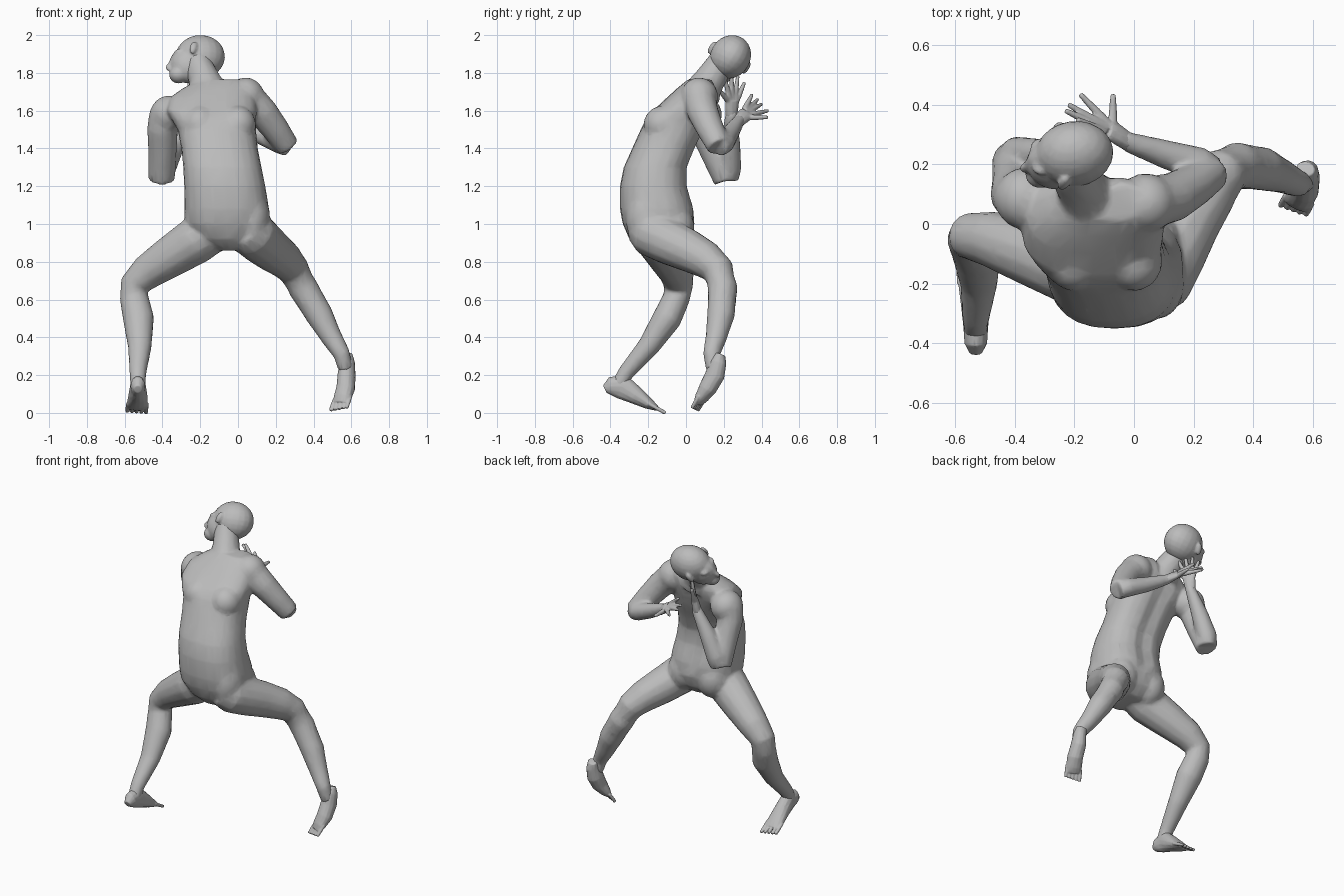
import bpy
import bmesh
import math
from mathutils import Matrix, Vector

cube = bpy.data.objects.get("Cube")
if cube:
    bpy.data.objects.remove(cube, do_unlink=True)

clay = bpy.data.materials.new("clay grey")
clay.use_nodes = True
clay.diffuse_color = (0.5, 0.5, 0.5, 1)
clay.node_tree.nodes["Principled BSDF"].inputs["Base Color"].default_value = (0.5, 0.5, 0.5, 1)


def skin_rings(bm, rings):
    """Join equal rings of points into a closed tube."""
    loops = [[bm.verts.new(p) for p in ring] for ring in rings]
    count = len(loops[0])
    for low, high in zip(loops, loops[1:]):
        for i in range(count):
            j = (i + 1) % count
            bm.faces.new((low[i], low[j], high[j], high[i]))
    bm.faces.new(list(reversed(loops[0])))
    bm.faces.new(loops[-1])


def tube(bm, points, side=(1, 0, 0), sides=14):
    """Limb along points (x, y, z, radius along side, other radius)."""
    rings = []
    centres = [Vector(p[:3]) for p in points]
    for i, p in enumerate(points):
        along = (centres[min(i + 1, len(points) - 1)] - centres[max(i - 1, 0)]).normalized()
        u = Vector(side)
        u = (u - along * u.dot(along)).normalized()
        v = along.cross(u)
        ru, rv = p[3], p[-1]
        angles = [math.tau * k / sides for k in range(sides)]
        rings.append([centres[i] + u * ru * math.cos(a) + v * rv * math.sin(a) for a in angles])
    skin_rings(bm, rings)


def ball(bm, centre, radii, frame=Matrix()):
    """Ellipsoid, optionally turned by a frame."""
    matrix = Matrix.Translation(centre) @ frame @ Matrix.Diagonal((*radii, 1))
    bmesh.ops.create_uvsphere(bm, u_segments=20, v_segments=12, radius=1, matrix=matrix)


def finish(name, bm, voxel, smooth, keep):
    """Fuse overlapping volumes into one softly faceted skin."""
    bmesh.ops.recalc_face_normals(bm, faces=bm.faces)
    mesh = bpy.data.meshes.new(name)
    bm.to_mesh(mesh)
    bm.free()
    mesh.materials.append(clay)
    obj = bpy.data.objects.new(name, mesh)
    bpy.context.collection.objects.link(obj)
    fuse = obj.modifiers.new("fuse", "REMESH")
    fuse.mode = "VOXEL"
    fuse.voxel_size = voxel
    fuse.use_smooth_shade = True
    relax = obj.modifiers.new("relax", "SMOOTH")
    relax.factor = 0.5
    relax.iterations = smooth
    facet = obj.modifiers.new("facet", "DECIMATE")
    facet.ratio = keep


# Torso: height, then left-right and front-back limits of each section
body = bmesh.new()
sections = [
    (.86, -.12, .03, -.24, -.04), (.92, -.22, .11, -.3, .02),
    (1.0, -.28, .165, -.335, .045), (1.08, -.285, .165, -.35, .045),
    (1.2, -.285, .145, -.35, .01), (1.3, -.29, .125, -.33, .01),
    (1.4, -.3, .105, -.285, .05), (1.5, -.32, .095, -.24, .1),
    (1.55, -.35, .095, -.215, .12), (1.6, -.38, .1, -.175, .14),
    (1.67, -.36, .09, -.1, .16), (1.72, -.29, .075, -.045, .16),
    (1.765, -.2, .04, .01, .14),
]
rings = []
for z, x0, x1, y0, y1 in sections:
    ring = []
    for k in range(24):
        c, s = math.cos(math.tau * k / 24), math.sin(math.tau * k / 24)
        px = math.copysign(abs(c) ** 0.85, c)
        py = math.copysign(abs(s) ** 0.85, s)
        # shallow groove down the spine
        groove = 0.02 if s > 0.99 and z > 1 else 0
        ring.append(((x0 + x1) / 2 + px * (x1 - x0) / 2, (y0 + y1) / 2 + py * (y1 - y0) / 2 - groove, z))
    rings.append(ring)
skin_rings(body, rings)
for x in (-.2, .0):
    ball(body, (x, -.125, 1.525), (.095, .1, .1))
for x in (-.16, .05):
    ball(body, (x, -.07, .98), (.11, .115, .13))
ball(body, (.07, -.2, 1.03), (.1, .12, .16))

# Neck and shoulders
tube(body, [(-.15, .08, 1.66, .1), (-.16, .095, 1.72, .094), (-.18, .13, 1.77, .083),
            (-.205, .17, 1.83, .076), (-.21, .2, 1.88, .07)])
ball(body, (.04, .07, 1.675), (.1, .1, .1))
ball(body, (-.365, .085, 1.58), (.1, .105, .1))

# Arms: upper arm, then forearm folded behind
tube(body, [(.05, .07, 1.67, .09), (.13, .09, 1.59, .083), (.2, .13, 1.5, .073), (.262, .175, 1.41, .064)])
tube(body, [(.265, .175, 1.405, .05), (.22, .2, 1.43, .058), (.1, .235, 1.48, .048), (-.02, .275, 1.54, .034),
            (-.05, .295, 1.555, .028)], side=(0, 0, 1))
tube(body, [(-.38, .085, 1.58, .09), (-.4, .1, 1.5, .082), (-.4, .15, 1.38, .075), (-.405, .215, 1.235, .071)])
tube(body, [(-.405, .225, 1.235, .055), (-.39, .23, 1.3, .064), (-.33, .235, 1.43, .052),
            (-.255, .24, 1.57, .034), (-.245, .24, 1.6, .028)])

# Legs: hip, thigh, knee, calf, ankle
tube(body, [(.03, -.22, .985, .11), (.075, -.18, .95, .127), (.125, -.09, .905, .122), (.18, .01, .86, .113),
            (.245, .105, .81, .1), (.295, .17, .755, .086), (.345, .195, .66, .08), (.43, .185, .52, .074),
            (.495, .16, .4, .057), (.55, .135, .31, .045), (.57, .145, .23, .04)], side=(0, 0, 1))
tube(body, [(-.1, -.16, .98, .11), (-.22, -.14, .915, .127), (-.36, -.09, .825, .111), (-.48, -.05, .745, .094),
            (-.55, -.04, .675, .078), (-.55, -.05, .61, .072, .077), (-.527, -.1, .5, .077, .083),
            (-.52, -.2, .35, .058, .063), (-.53, -.32, .21, .043, .045), (-.53, -.36, .14, .04)], side=(0, 1, 0))
finish("body", body, 0.011, 4, 0.16)


# Feet: sole tube from heel to ball, plus five toes
def foot(name, path, across, toe_step, big_toe):
    bm = bmesh.new()
    tube(bm, path, side=across)
    base, tip = Vector(path[-2][:3]), Vector(path[-1][:3])
    for k in range(5):
        shift = Vector(across) * toe_step * (k - 2)
        reach = toe_step * 0.6 * k * big_toe
        end = tip + shift + (tip - base).normalized() * (0.035 + reach)
        tube(bm, [(*(base + shift), .01), (*(tip + shift), .011), (*end, .01)], side=across, sides=8)
    finish(name, bm, 0.004, 2, 0.2)


foot("right_foot", [(-.53, -.43, .125, .022, .022), (-.53, -.4, .14, .038, .05), (-.53, -.34, .14, .042, .068),
                    (-.53, -.27, .095, .05, .05), (-.533, -.2, .05, .056, .031), (-.535, -.155, .025, .052, .015)],
     (1, 0, 0), .025, .3)
foot("left_foot", [(.575, .185, .31, .032, .024), (.578, .17, .27, .04, .046), (.575, .153, .2, .047, .053),
                   (.57, .115, .13, .05, .048), (.553, .083, .08, .05, .034), (.543, .065, .05, .045, .019)],
     (.93, -.3, .2), .023, .1)


# Hands: palm and spread fingers reaching to their tips
def hand(name, across, wrist, palm, tips):
    bm = bmesh.new()
    across, wrist, palm = Vector(across), Vector(wrist), Vector(palm)
    tube(bm, [(*wrist, .032, .028), (*((wrist + palm) / 2), .038, .026), (*palm, .042, .02)], side=across, sides=10)
    for k, tip in enumerate(map(Vector, tips)):
        root = palm + across * 0.014 * (k - 2)
        knuckle = root.lerp(tip, 0.3)
        middle = root.lerp(tip, 0.7)
        tube(bm, [(*root, .016), (*knuckle, .015), (*middle, .012), (*tip, .009)], sides=8)
    finish(name, bm, 0.0045, 2, 0.25)


hand("left_hand", (-.5, -.4, .75), (-.02, .275, 1.54), (-.085, .32, 1.585),
     [(-.07, .435, 1.565), (-.18, .435, 1.6), (-.22, .4, 1.635), (-.23, .38, 1.66), (-.19, .35, 1.685)])
hand("right_hand", (-.5, .85, 0), (-.255, .24, 1.57), (-.235, .245, 1.655),
     [(-.16, .175, 1.71), (-.18, .205, 1.775), (-.21, .24, 1.795), (-.24, .275, 1.785), (-.26, .31, 1.75)])

# Head: turned to the side and tilted; frame axes are left, back, up
face = Vector((-.98, -.15, -.1)).normalized()
left = Vector((0, .5, .85)).cross(face).normalized()
up = face.cross(left)
frame = Matrix((left, -face, up)).transposed().to_4x4()
centre = Vector((-.2, .235, 1.885))


def at(x, y, z):
    return centre + left * x + face * y + up * z


head = bmesh.new()
ball(head, centre, (.107, .132, .118), frame)
ball(head, at(0, .07, -.04), (.083, .098, .105), frame)
ball(head, at(0, .13, -.095), (.05, .052, .045), frame)
ball(head, at(0, .17, -.045), (.014, .024, .022), frame)
tube(head, [(*at(0, .14, .02), .012), (*at(0, .16, -.02), .014), (*at(0, .18, -.045), .014)], side=left, sides=8)
ball(head, at(0, .155, -.08), (.028, .023, .014), frame)
for s in (-1, 1):
    ball(head, at(s * .035, .11, .015), (.035, .035, .018), frame)
    # ear leaning back
    ball(head, at(s * .107, .045, .0), (.014, .02, .038), frame @ Matrix.Rotation(-.4, 4, "X"))
finish("head", head, 0.007, 3, 0.22)
